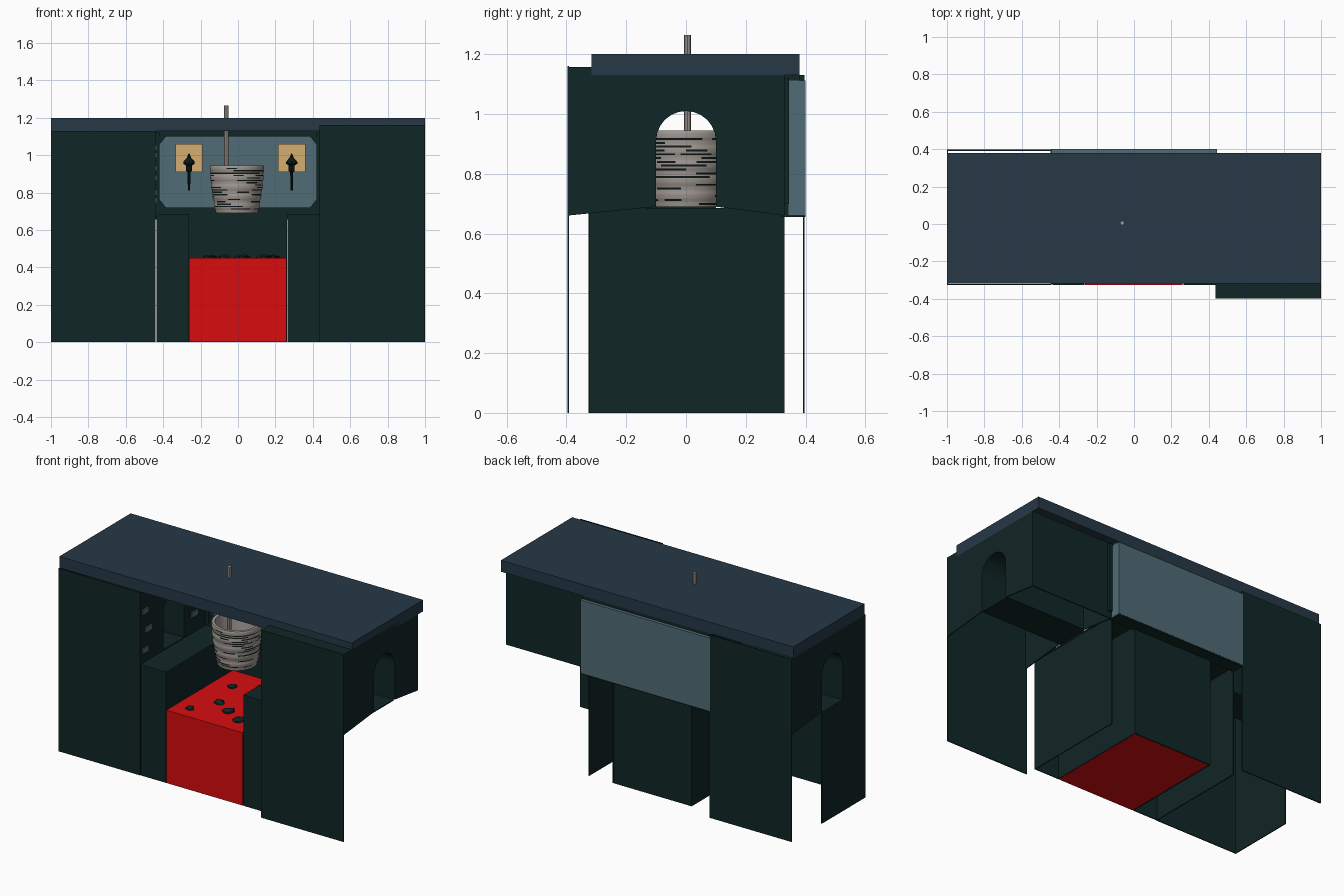
import bpy, bmesh, math, random

if "Cube" in bpy.data.objects:
    bpy.data.objects.remove(bpy.data.objects["Cube"])
random.seed(4)


def mat(name, rgb):
    m = bpy.data.materials.new(name)
    m.diffuse_color = (*rgb, 1)
    m.use_nodes = True
    m.node_tree.nodes["Principled BSDF"].inputs["Base Color"].default_value = m.diffuse_color
    return m


DARK = mat("dark_green_stone", (0.0055, 0.019, 0.019))
SLAB = mat("navy_slate", (0.019, 0.040, 0.062))
SLATE = mat("pale_slate", (0.082, 0.150, 0.180))
RED = mat("ember_red", (0.68, 0.004, 0.005))
GLOW = mat("warm_glow", (0.66, 0.42, 0.16))
STEEL = mat("worn_metal", (0.36, 0.32, 0.29))
BLACK = mat("soot_black", (0.004, 0.009, 0.009))


def finish(name, bm, *mats):
    bmesh.ops.recalc_face_normals(bm, faces=bm.faces)
    me = bpy.data.meshes.new(name)
    bm.to_mesh(me)
    bm.free()
    for m in mats:
        me.materials.append(m)
    ob = bpy.data.objects.new(name, me)
    bpy.context.collection.objects.link(ob)
    return ob


def box(name, x0, x1, y0, y1, z0, z1, m):
    bm = bmesh.new()
    bmesh.ops.create_cube(bm, size=1)
    for v in bm.verts:
        v.co = (x0 + (v.co.x + .5) * (x1 - x0), y0 + (v.co.y + .5) * (y1 - y0),
                z0 + (v.co.z + .5) * (z1 - z0))
    return finish(name, bm, m)


def prism_x(name, pts, x0, x1, m):
    """Extrude a (y, z) profile along x."""
    bm = bmesh.new()
    f = bm.faces.new([bm.verts.new((x0, y, z)) for y, z in pts])
    r = bmesh.ops.extrude_face_region(bm, geom=[f])
    for v in r["geom"]:
        if isinstance(v, bmesh.types.BMVert):
            v.co.x = x1
    return finish(name, bm, m)


def prism_y(name, pts, y0, y1, m):
    """Extrude an (x, z) profile along y."""
    bm = bmesh.new()
    f = bm.faces.new([bm.verts.new((x, y0, z)) for x, z in pts])
    r = bmesh.ops.extrude_face_region(bm, geom=[f])
    for v in r["geom"]:
        if isinstance(v, bmesh.types.BMVert):
            v.co.y = y1
    return finish(name, bm, m)


def lathe(name, prof, n, cx, cy, m, extra=None):
    bm = bmesh.new()
    rings = [[bm.verts.new((cx + r * math.cos(2 * math.pi * i / n),
                            cy + r * math.sin(2 * math.pi * i / n), z))
              for i in range(n)] for r, z in prof]
    for a, b in zip(rings, rings[1:]):
        for i in range(n):
            bm.faces.new((a[i], a[(i + 1) % n], b[(i + 1) % n], b[i]))
    bm.faces.new(rings[0])
    bm.faces.new(rings[-1])
    return finish(name, bm, *([m, extra] if extra else [m]))


def arch(r, base=0.69, spring=0.91, n=12):
    pts = [(-r, base)]
    pts += [(-r * math.cos(math.pi * i / n), spring + r * math.sin(math.pi * i / n))
            for i in range(n + 1)]
    return pts + [(r, base)]


# roof slab
box("roof_slab", -1, 1, -0.317, 0.38, 1.13, 1.2, SLAB)

# outer walls: full height except the raised back right one
T = 0.006
box("front_wall_left", -1, -0.44, -0.327, -0.327 + T, 0, 1.13, DARK)
box("front_wall_right", 0.435, 1, -0.397, -0.397 + T, 0, 1.16, DARK)
box("back_wall_left", -1, -0.44, 0.397 - T, 0.397, 0, 1.13, DARK)
box("back_wall_right", 0.435, 1, 0.33 - T, 0.33, 0.66, 1.16, DARK)
box("side_wall_left_lower", -1, -1 + T, -0.327, 0.1, 0, 0.69, DARK)
box("front_cap_right", 0.435, 1, -0.397, -0.31, 1.145, 1.158, DARK)

# arched side walls, partitions and the tunnels between them
for side, s, y0, y1, top in (("left", -1, -0.327, 0.397, 1.13),
                             ("right", 1, -0.397, 0.33, 1.158)):
    for part, x in (("side_wall", 1.0), ("partition", 0.446)):
        prof = [(y0, 0.66)] + arch(0.1) + [(y1, 0.66), (y1, top), (y0, top)]
        prism_x(f"{part}_{side}", prof, s * x, s * (x - T), DARK)
    prism_x(f"tunnel_vault_{side}", arch(0.1) + arch(0.104)[::-1], s * 0.445, s * 0.995, DARK)
    box(f"tunnel_floor_{side}", *sorted((s * 0.44, s * 0.995)), -0.1, 0.1, 0.684, 0.69, DARK)
    # hearth shelf beside the fire: inner and outer plates with a top
    box(f"shelf_outer_{side}", *sorted((s * 0.437, s * 0.431)), -0.32, 0.33, 0, 0.68, DARK)
    box(f"shelf_inner_{side}", *sorted((s * 0.264, s * 0.27)), -0.32, 0.33, 0, 0.68, DARK)
    box(f"shelf_front_{side}", *sorted((s * 0.264, s * 0.437)), -0.325, -0.319, 0, 0.685, DARK)
    box(f"shelf_top_{side}", *sorted((s * 0.264, s * 0.44)), -0.32, 0.33, 0.675, 0.685, DARK)
    # pale bricks showing on the partitions
    for i, (yb, zb) in enumerate(((-0.28, 0.76), (-0.25, 0.88), (-0.28, 1.0),
                                  (0.2, 0.8), (0.24, 0.93), (0.18, 1.04))):
        box(f"partition_brick_{side}_{i}", *sorted((s * 0.441, s * 0.432)),
            yb - 0.03, yb + 0.03, zb - 0.015, zb + 0.015, SLATE)
    # frame side and chamfered corners around the back panel
    box(f"frame_side_{side}", *sorted((s * 0.42, s * 0.465)), 0.31, 0.345, 0.7, 1.12, DARK)
    for lvl, z, d in (("top", 1.1, -1), ("bottom", 0.72, 1)):
        prism_y(f"frame_corner_{lvl}_{side}",
                [(s * 0.425, z), (s * 0.385, z), (s * 0.425, z + d * 0.05)], 0.315, 0.345, DARK)

# back panel with frame rails and raised bricks
box("back_panel", -0.443, 0.443, 0.343, 0.4, 0.662, 1.112, SLATE)
box("panel_underside", -0.443, 0.443, 0.32, 0.399, 0.655, 0.662, DARK)
box("frame_top", -0.44, 0.44, 0.32, 0.38, 1.1, 1.13, DARK)
box("frame_bottom", -0.44, 0.44, 0.315, 0.343, 0.66, 0.72, DARK)
for i, (x, z) in enumerate(((-0.27, 0.78), (-0.15, 0.835), (0.17, 0.87), (0.09, 0.78),
                            (-0.14, 0.97), (0.38, 0.83), (-0.37, 0.88))):
    box(f"panel_brick_{i}", x - 0.055, x + 0.055, 0.336, 0.345, z - 0.015, z + 0.015, SLATE)

# fire bed with embers
box("fire_back_plate", -0.265, 0.262, 0.324, 0.33, 0, 0.68, DARK)
box("fire_bed", -0.262, 0.258, -0.325, 0.322, 0, 0.45, RED)
coals = ((-0.137, 0.14), (-0.165, -0.233), (0.03, -0.14), (0.145, -0.2), (-0.076, -0.075),
         (0.12, 0.02), (0.19, 0.16), (0.0, 0.22))
for i, (x, y) in enumerate(coals):
    bm = bmesh.new()
    bmesh.ops.create_icosphere(bm, subdivisions=1, radius=1)
    r = random.uniform(0.025, 0.05)
    for v in bm.verts:
        k = random.uniform(0.8, 1.15)
        v.co = (x + v.co.x * r * k, y + v.co.y * r * k, 0.45 + v.co.z * 0.02 * k)
    finish(f"coal_{i}", bm, DARK)

# hanging pot: open cup with ragged dark scratches
rows = 40
prof = []
for j in range(rows + 1):
    t = j / rows
    prof.append((0.112 + 0.03 * math.sin(t * math.pi / 2) + 0.003 * (j // 4 % 2), 0.69 + 0.255 * t))
prof += [(0.125, 0.945), (0.1, 0.72)]
pot = lathe("pot", prof, 48, -0.006, 0, STEEL, BLACK)
n = 48
for row in range(1, rows - 1, 2):
    for _ in range(4):
        start, length = random.randrange(n), random.randint(3, 9)
        for i in range(start, start + length):
            pot.data.polygons[row * n + i % n].material_index = 1
bpy.context.view_layer.objects.active = pot
pot.select_set(True)
bpy.ops.object.shade_smooth_by_angle()

# rod through the roof
lathe("hanging_rod", [(0.012, 0.7), (0.012, 1.265)], 8, -0.063, 0.005, STEEL)

# wall torches with glow plates
for i, x in enumerate((-0.262, 0.287)):
    box(f"torch_glow_{i}", x - 0.073, x + 0.073, 0.326, 0.332, 0.91, 1.06, GLOW)
    lathe(f"torch_{i}", [(0.006, 0.81), (0.008, 0.91), (0.016, 0.915), (0.016, 0.945),
                         (0.032, 0.955), (0.028, 0.968), (0.012, 0.985), (0.002, 1.01)],
          8, x, 0.29, BLACK)
